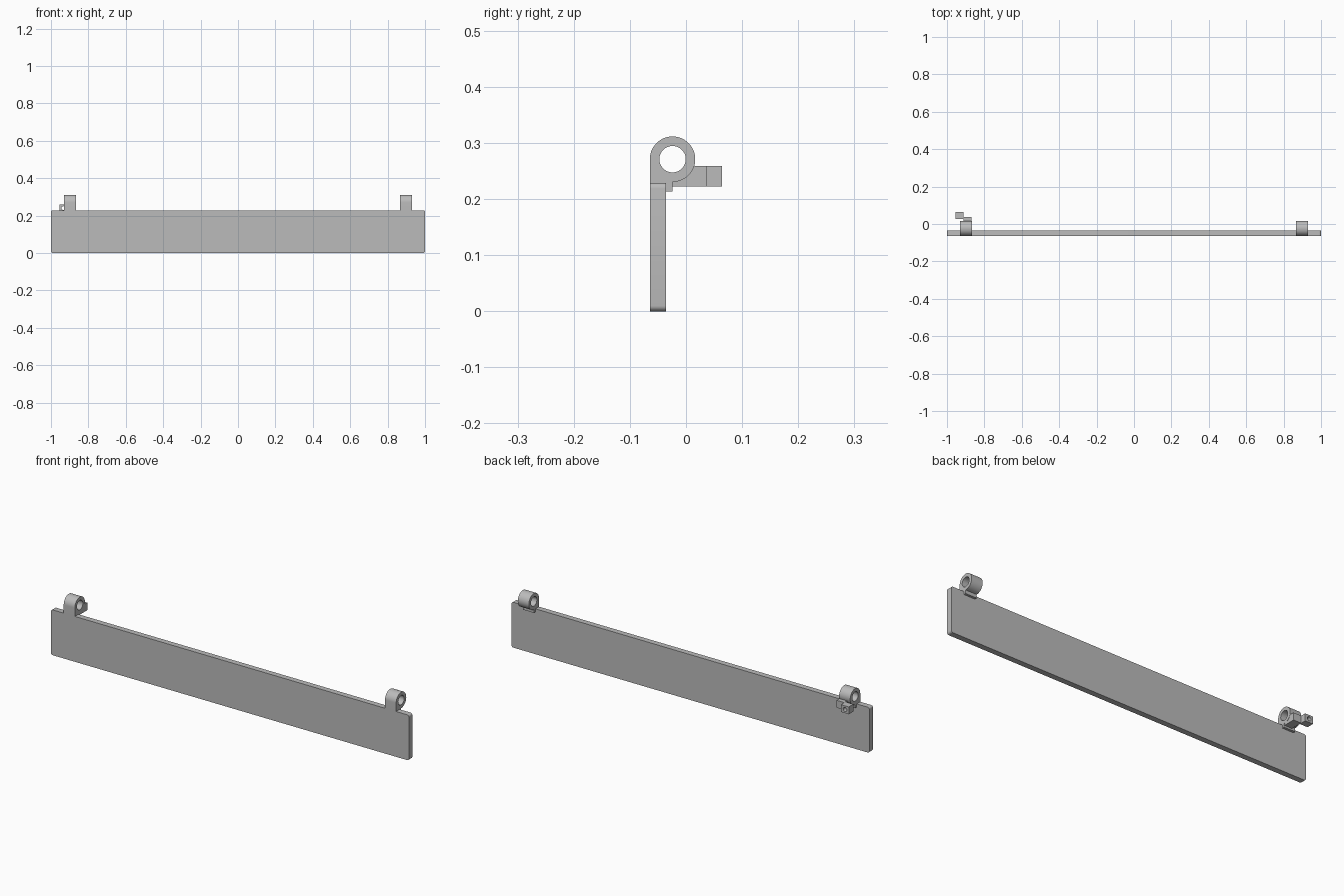
import bpy
import bmesh
from math import cos, sin, pi, radians
from mathutils import Matrix

cube = bpy.data.objects.get("Cube")
if cube:
    bpy.data.objects.remove(cube, do_unlink=True)

grey = bpy.data.materials.new("light grey")
grey.use_nodes = True
colour = (0.5, 0.5, 0.5, 1)
grey.diffuse_color = colour
grey.node_tree.nodes["Principled BSDF"].inputs["Base Color"].default_value = colour

# Profile planes: columns give the world directions of profile u, v and depth
SIDE = Matrix(((0, 0, 1), (1, 0, 0), (0, 1, 0)))     # u = y, v = z, depth = x
FRONT = Matrix(((1, 0, 0), (0, 0, -1), (0, 1, 0)))   # u = x, v = z, depth = -y


def arc(u, v, r, start, end, steps):
    """Points along an arc, angles in degrees."""
    angles = [radians(start + (end - start) * i / steps) for i in range(steps + 1)]
    return [(u + r * cos(a), v + r * sin(a)) for a in angles]


def circle(u, v, r, steps=48):
    return arc(u, v, r, 0, 360, steps)[:-1]


def rectangle(u0, u1, v0, v1):
    return [(u0, v0), (u1, v0), (u1, v1), (u0, v1)]


def extrude(name, loops, plane, low, high):
    """Fill the loops (later ones are holes) and extrude between two depths."""
    curve = bpy.data.curves.new(name, "CURVE")
    curve.dimensions = "2D"
    curve.fill_mode = "BOTH"
    curve.extrude = (high - low) / 2
    for loop in loops:
        spline = curve.splines.new("POLY")
        spline.points.add(len(loop) - 1)
        for point, (u, v) in zip(spline.points, loop):
            point.co = (u, v, 0, 1)
        spline.use_cyclic_u = True
    helper = bpy.data.objects.new(name + " profile", curve)
    bpy.context.collection.objects.link(helper)
    bpy.context.view_layer.update()
    mesh = bpy.data.meshes.new_from_object(
        helper.evaluated_get(bpy.context.evaluated_depsgraph_get()))
    bpy.data.objects.remove(helper, do_unlink=True)

    mesh.transform(plane.to_4x4() @ Matrix.Translation((0, 0, (low + high) / 2)))
    bm = bmesh.new()
    bm.from_mesh(mesh)
    bmesh.ops.remove_doubles(bm, verts=bm.verts, dist=1e-5)
    bmesh.ops.recalc_face_normals(bm, faces=bm.faces)
    bm.to_mesh(mesh)
    bm.free()
    mesh.name = name
    mesh.materials.clear()
    mesh.materials.append(grey)
    obj = bpy.data.objects.new(name, mesh)
    bpy.context.collection.objects.link(obj)
    bpy.ops.object.select_all(action="DESELECT")
    obj.select_set(True)
    bpy.context.view_layer.objects.active = obj
    bpy.ops.object.shade_smooth_by_angle(angle=radians(30))
    return obj


front, back = -0.0645, -0.036      # plate faces in y
top = 0.229                        # plate height
eye_y, eye_z, eye_r, bore = -0.024, 0.271, 0.0405, 0.0235

# Long flap with rounded corners
r = 0.01
plate = []
for u, v, start in ((1 - r, r, -90), (1 - r, top - r, 0),
                    (r - 1, top - r, 90), (r - 1, r, 180)):
    plate += arc(u, v, r, start, start + 90, 6)
extrude("flap_plate", [plate], FRONT, -back, -front)

# Hinge eyes, each with a foot gripping the back of the flap
foot = [(front, top), (back, top), (back, 0.213), (eye_y, 0.213)]
eye = foot + arc(eye_y, eye_z, eye_r, -90, 180, 40)
for name, x in (("right_hinge_eye", -0.898), ("left_hinge_eye", 0.898)):
    extrude(name, [eye, circle(eye_y, eye_z, bore)], SIDE, x - 0.031, x + 0.031)

# Lever arm behind the right eye, kept clear of the bore
arm = [(eye_y, 0.222), (0.0375, 0.222), (0.0375, 0.259),
       (0.005, 0.259), (-0.005, 0.24), (eye_y, 0.235)]
extrude("lever_arm", [arm], SIDE, -0.911, -0.868)

# Drilled lug at the end of the arm
lug = rectangle(-0.955, -0.911, 0.222, 0.259)
extrude("lever_lug", [lug, circle(-0.934, 0.2405, 0.01, 24)], FRONT, -0.0645, -0.028)
